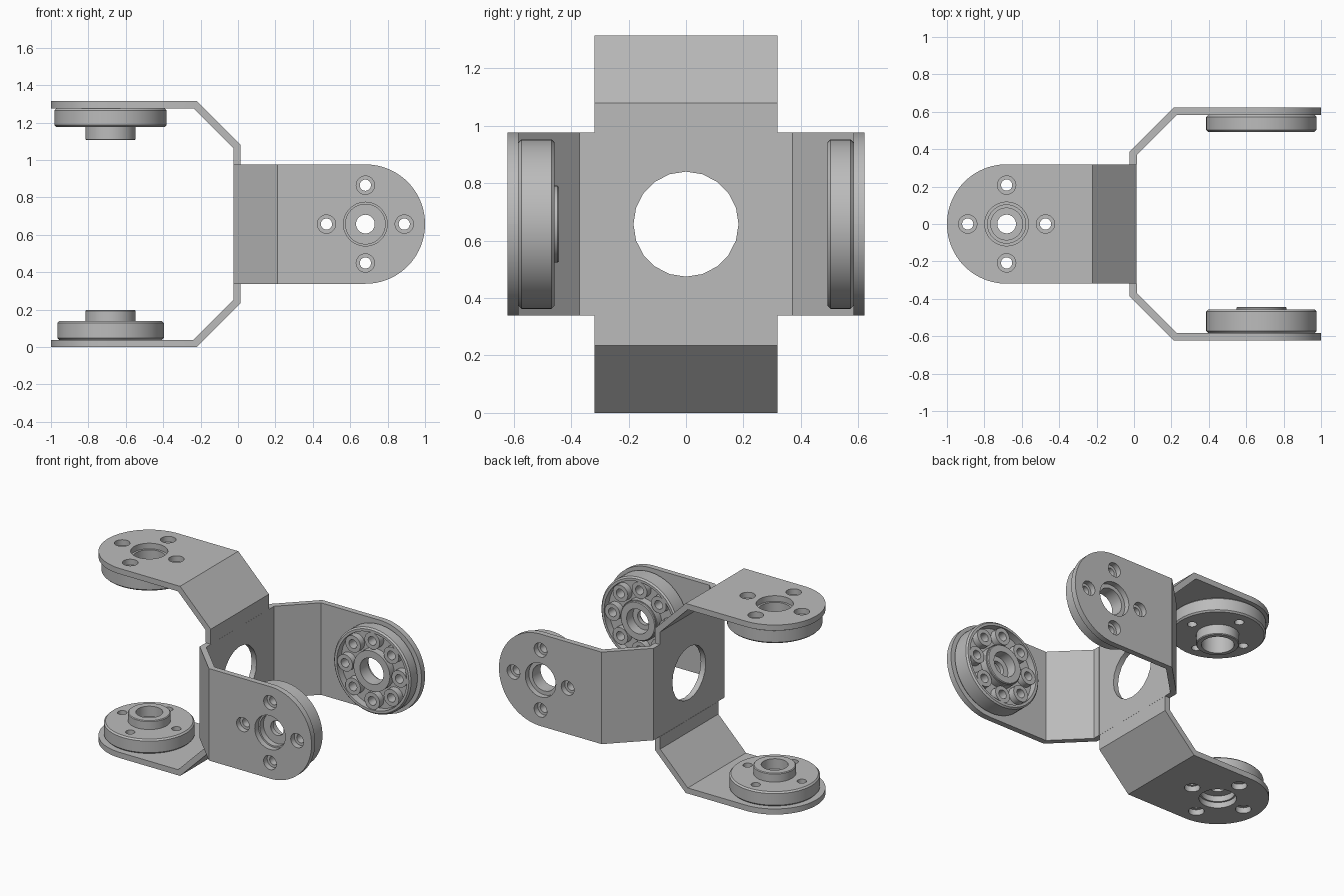
import bpy, bmesh
from math import pi, cos, sin, radians, tan
from mathutils import Matrix, Vector

if "Cube" in bpy.data.objects:
    bpy.data.objects.remove(bpy.data.objects["Cube"])

metal = bpy.data.materials.new("grey metal")
metal.use_nodes = True
GREY = (0.5, 0.5, 0.5, 1)
metal.diffuse_color = GREY
metal.node_tree.nodes["Principled BSDF"].inputs["Base Color"].default_value = GREY

MID = 0.6575        # height of the bracket centre
HALF = 0.319        # half width of every arm
T = 0.039           # sheet thickness
PIVOT = 1 - HALF    # distance of each horn axis along its arm
BOLT = 0.208        # bolt circle radius


def lathe(bm, profile, centre, steps=64):
    """Spin a closed (radius, depth) profile; depth runs inward along -z."""
    c = Vector(centre)
    verts = [bm.verts.new(c + Vector((r, 0, -d))) for r, d in profile]
    n = len(verts)
    edges = [bm.edges.new((verts[i], verts[(i + 1) % n])) for i in range(n)]
    bmesh.ops.spin(bm, geom=verts + edges, cent=c, axis=(0, 0, 1),
                   angle=2 * pi, steps=steps, use_merge=True)
    bmesh.ops.remove_doubles(bm, verts=bm.verts, dist=1e-5)


def cylinder(bm, x, y, z, radius, depth, sides=32):
    bmesh.ops.create_cone(bm, cap_ends=True, segments=sides, radius1=radius,
                          radius2=radius, depth=depth,
                          matrix=Matrix.Translation((x, y, z)))


def finish(bm, name, matrix):
    bmesh.ops.recalc_face_normals(bm, faces=bm.faces)
    bm.transform(matrix)
    mesh = bpy.data.meshes.new(name)
    bm.to_mesh(mesh)
    bm.free()
    mesh.materials.append(metal)
    ob = bpy.data.objects.new(name, mesh)
    bpy.context.collection.objects.link(ob)
    return ob


def drill(ob, bm, matrix):
    """Cut the shapes in bm out of ob."""
    cutter = finish(bm, "cutter", matrix)
    cutter.hide_render = True
    mod = ob.modifiers.new("holes", "BOOLEAN")
    mod.operation, mod.solver, mod.object = "DIFFERENCE", "EXACT", cutter
    graph = bpy.context.evaluated_depsgraph_get()
    cut = bpy.data.meshes.new_from_object(ob.evaluated_get(graph))
    ob.modifiers.clear()
    ob.data = cut
    bpy.data.objects.remove(cutter)


def smooth(ob):
    bpy.ops.object.select_all(action="DESELECT")
    ob.select_set(True)
    bpy.context.view_layer.objects.active = ob
    bpy.ops.object.shade_smooth_by_angle(angle=radians(30))


def bolt_points(count):
    for i in range(count):
        a = 2 * pi * i / count
        yield PIVOT + BOLT * cos(a), BOLT * sin(a)


def make_arm(name, matrix, start, height, bore):
    """Bent strip with a round end, a centre bore and four bolt holes."""
    bend = 0.235
    slip = T * tan(pi / 8)
    profile = [(start, HALF), (start, height - bend), (start + bend, height),
               (1, height), (1, height - T), (start + bend + slip, height - T),
               (start + T, height - bend - slip), (start + T, HALF)]
    bm = bmesh.new()
    face = bm.faces.new([bm.verts.new((a, -HALF, h)) for a, h in profile])
    out = bmesh.ops.extrude_face_region(bm, geom=[face])["geom"]
    moved = [v for v in out if isinstance(v, bmesh.types.BMVert)]
    bmesh.ops.translate(bm, verts=moved, vec=(0, 2 * HALF, 0))
    bmesh.ops.recalc_face_normals(bm, faces=bm.faces)
    tips = [e for e in bm.edges if all(v.co.x > 0.999 for v in e.verts)
            and abs(e.verts[0].co.y - e.verts[1].co.y) < 0.001]
    bmesh.ops.bevel(bm, geom=tips, offset=HALF - 0.0005, segments=24,
                    profile=0.5, affect="EDGES")
    arm = finish(bm, name, matrix)
    holes = bmesh.new()
    cylinder(holes, PIVOT, 0, height, bore, 0.2, 48)
    for x, y in bolt_points(4):
        cylinder(holes, x, y, height, 0.049, 0.2)
    drill(arm, holes, matrix)
    smooth(arm)


def make_horn(name, matrix, base, radius, disc, hub, stepped, pocketed):
    """Round horn: disc, hub, bore and optional ring pocket with bosses."""
    b = 0.01
    hub_r = 0.134
    centre = (PIVOT, 0, base)
    top = max(hub, disc)
    pocket = (hub_r + 0.005, 0.268, 0.05)
    profile = [(radius - b, 0), (radius, b), (radius, disc - b), (radius - b, disc)]
    if pocketed:
        inner, outer, deep = pocket
        profile += [(outer, disc), (outer, disc - deep), (inner, disc - deep)]
        profile += [(inner, disc)]
    if hub > disc:
        profile += [(hub_r, disc), (hub_r, hub - b / 2)]
    profile += [(hub_r - b / 2, top)]
    if stepped:
        profile += [(0.085, top), (0.085, top - 0.07), (0.05, top - 0.07),
                    (0.05, 0.04), (0.106, 0.04), (0.106, 0)]
    else:
        bore = 0.09 if pocketed else 0.102
        profile += [(bore, top), (bore, 0)]
    bm = bmesh.new()
    lathe(bm, profile, centre)
    horn = finish(bm, name, matrix)
    holes = bmesh.new()
    for x, y in bolt_points(8 if pocketed else 4):
        cylinder(holes, x, y, base, 0.03, 0.6, 24)
    drill(horn, holes, matrix)
    smooth(horn)
    # Tubular bosses standing in the pocket
    if pocketed:
        bm = bmesh.new()
        low, high = disc - pocket[2], disc - 0.004
        for x, y in bolt_points(8):
            lathe(bm, [(0.03, low), (0.058, low), (0.058, high), (0.03, high)],
                  (x, y, base), 24)
        smooth(finish(bm, name + "_bosses", matrix))


# Centre plate with its round opening
bm = bmesh.new()
bmesh.ops.create_cube(bm, size=1, matrix=Matrix.Translation((-0.0045, 0, MID))
                      @ Matrix.Diagonal((0.038, 2 * HALF, 2 * HALF, 1)))
plate = finish(bm, "centre_plate", Matrix())
hole = bmesh.new()
cylinder(hole, 0, 0, 0, 0.183, 0.4, 20)
drill(plate, hole, Matrix.Translation((0, 0, MID)) @ Matrix.Rotation(pi / 2, 4, "Y"))
smooth(plate)

# name, arm direction, outward direction, plate start, arm height,
# horn radius, disc depth, hub depth, stepped bore, pocketed
ARMS = [
    ("top", -1, (0, 0, 1), -0.014, MID, 0.3, 0.1, 0.17, False, False),
    ("bottom", -1, (0, 0, -1), -0.014, MID, 0.285, 0.1, 0.16, True, False),
    ("front", 1, (0, -1, 0), -0.023, 0.622, 0.295, 0.125, 0.14, True, True),
    ("back", 1, (0, 1, 0), -0.023, 0.622, 0.295, 0.09, 0.09, False, True),
]
for name, side, out, start, height, radius, disc, hub, stepped, pocketed in ARMS:
    along, outward = Vector((side, 0, 0)), Vector(out)
    frame = Matrix((along, outward.cross(along), outward)).transposed().to_4x4()
    frame = Matrix.Translation((0, 0, MID)) @ frame
    make_arm(name + "_arm", frame, start, height, 0.117)
    make_horn(name + "_horn", frame, height - T, radius, disc, hub, stepped, pocketed)
